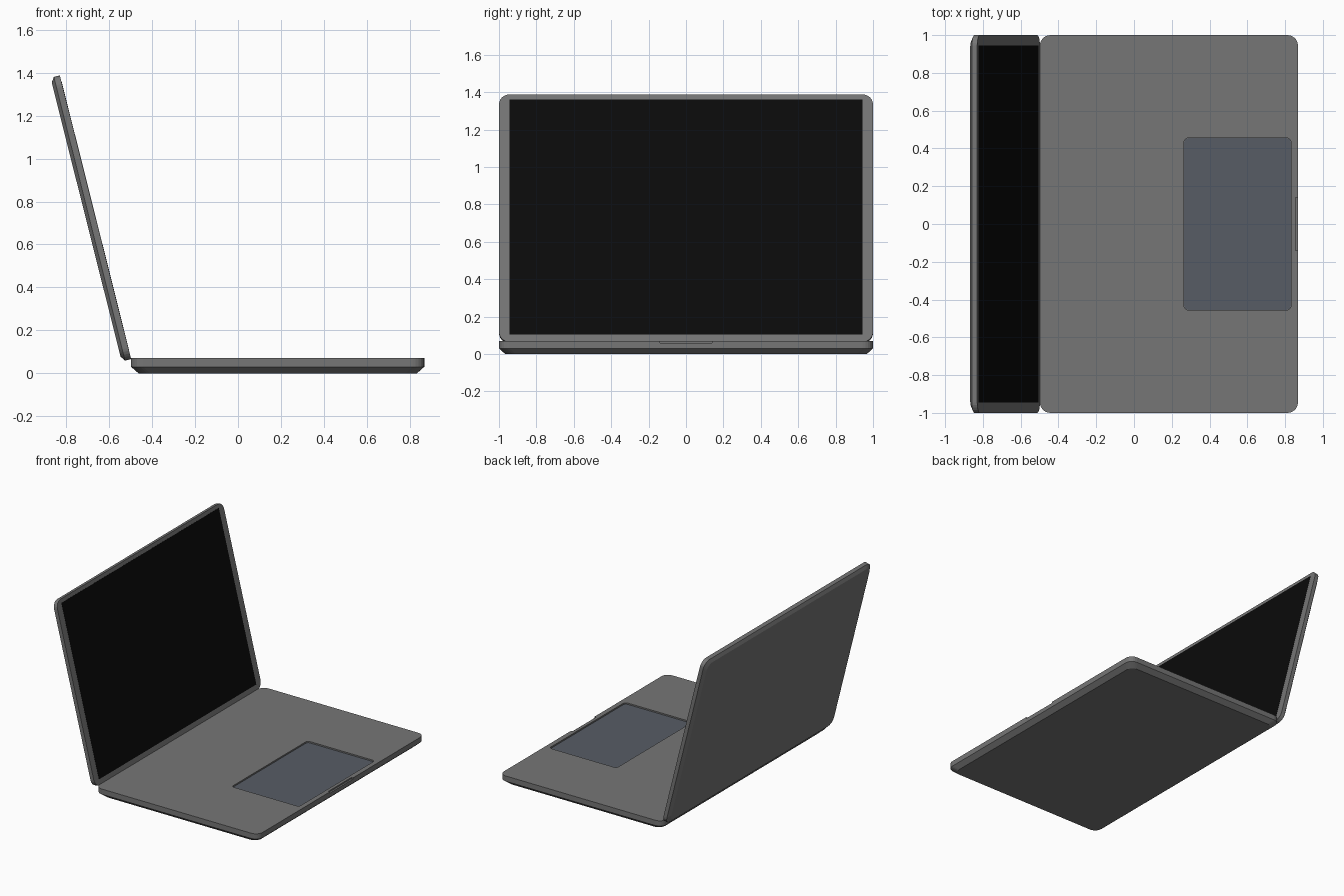
import bpy, bmesh, math
from mathutils import Matrix

if "Cube" in bpy.data.objects:
    bpy.data.objects.remove(bpy.data.objects["Cube"])


def material(name, rgb):
    m = bpy.data.materials.new(name)
    m.diffuse_color = (*rgb, 1)
    m.use_nodes = True
    m.node_tree.nodes["Principled BSDF"].inputs["Base Color"].default_value = m.diffuse_color
    return m


body_grey = material("body_grey", (0.18, 0.18, 0.18))
screen_black = material("screen_black", (0.003, 0.003, 0.003))
pad_blue = material("pad_blue", (0.095, 0.108, 0.13))


def outline(lx, ly, r, seg=6):
    """Rounded rectangle, counter-clockwise."""
    if r == 0:
        return [(lx / 2, ly / 2), (-lx / 2, ly / 2), (-lx / 2, -ly / 2), (lx / 2, -ly / 2)]
    pts = []
    for k, (sx, sy) in enumerate([(1, 1), (-1, 1), (-1, -1), (1, -1)]):
        for i in range(seg + 1):
            a = math.pi / 2 * (k + i / seg)
            pts.append((sx * (lx / 2 - r) + r * math.cos(a),
                        sy * (ly / 2 - r) + r * math.sin(a)))
    return pts


def slab(name, lx, ly, r, layers, matrix, mat=None):
    """Stack of rounded outlines; layers are (z, inset) from low to high."""
    bm = bmesh.new()
    rings = [[bm.verts.new((x, y, z)) for x, y in outline(lx - 2 * d, ly - 2 * d, r)]
             for z, d in layers]
    n = len(rings[0])
    for a, b in zip(rings, rings[1:]):
        for i in range(n):
            j = (i + 1) % n
            bm.faces.new((a[i], a[j], b[j], b[i]))
    bm.faces.new(rings[0][::-1])
    bm.faces.new(rings[-1])
    bm.transform(matrix)
    me = bpy.data.meshes.new(name)
    bm.to_mesh(me)
    bm.free()
    ob = bpy.data.objects.new(name, me)
    bpy.context.collection.objects.link(ob)
    if mat:
        me.materials.append(mat)
    return ob


def cut(target, cutter):
    bpy.context.view_layer.objects.active = target
    mod = target.modifiers.new("cut", 'BOOLEAN')
    mod.operation = 'DIFFERENCE'
    mod.solver = 'EXACT'
    mod.object = cutter
    bpy.ops.object.modifier_apply(modifier=mod.name)
    bpy.data.objects.remove(cutter)


LENGTH, WIDTH = 1.366, 2.0
T = Matrix.Translation

# keyboard base with chamfered underside
base = slab("base", LENGTH, WIDTH, 0.055,
            [(0, 0.034), (0.03, 0), (0.07, 0)], T((0.185, 0, 0)), body_grey)

# touchpad recess and finger notch in the front edge
pad_at = T((0.548, 0, 0))
cut(base, slab("pad_cutter", 0.566, 0.91, 0.022, [(0.056, 0), (0.1, 0)], pad_at))
cut(base, slab("notch_cutter", 0.03, 0.28, 0, [(0.06, 0), (0.1, 0)], T((0.87, 0, 0))))

# touchpad plate sitting in the recess
slab("touchpad", 0.564, 0.908, 0.021, [(0.054, 0), (0.06, 0)], pad_at, pad_blue)

# tilted lid, local z is the screen normal and local x points down
tilt = T((-0.664, 0, 0.727)) @ Matrix.Rotation(math.atan2(1.322, 0.332), 4, 'Y')
slab("lid", LENGTH - 0.003, WIDTH, 0.055,
     [(-0.045, 0.023), (-0.029, 0), (0, 0)], tilt, body_grey)

# display panel
slab("screen", 1.295, 1.888, 0, [(-0.004, 0), (0.001, 0)], tilt @ T((-0.006, 0, 0)), screen_black)
